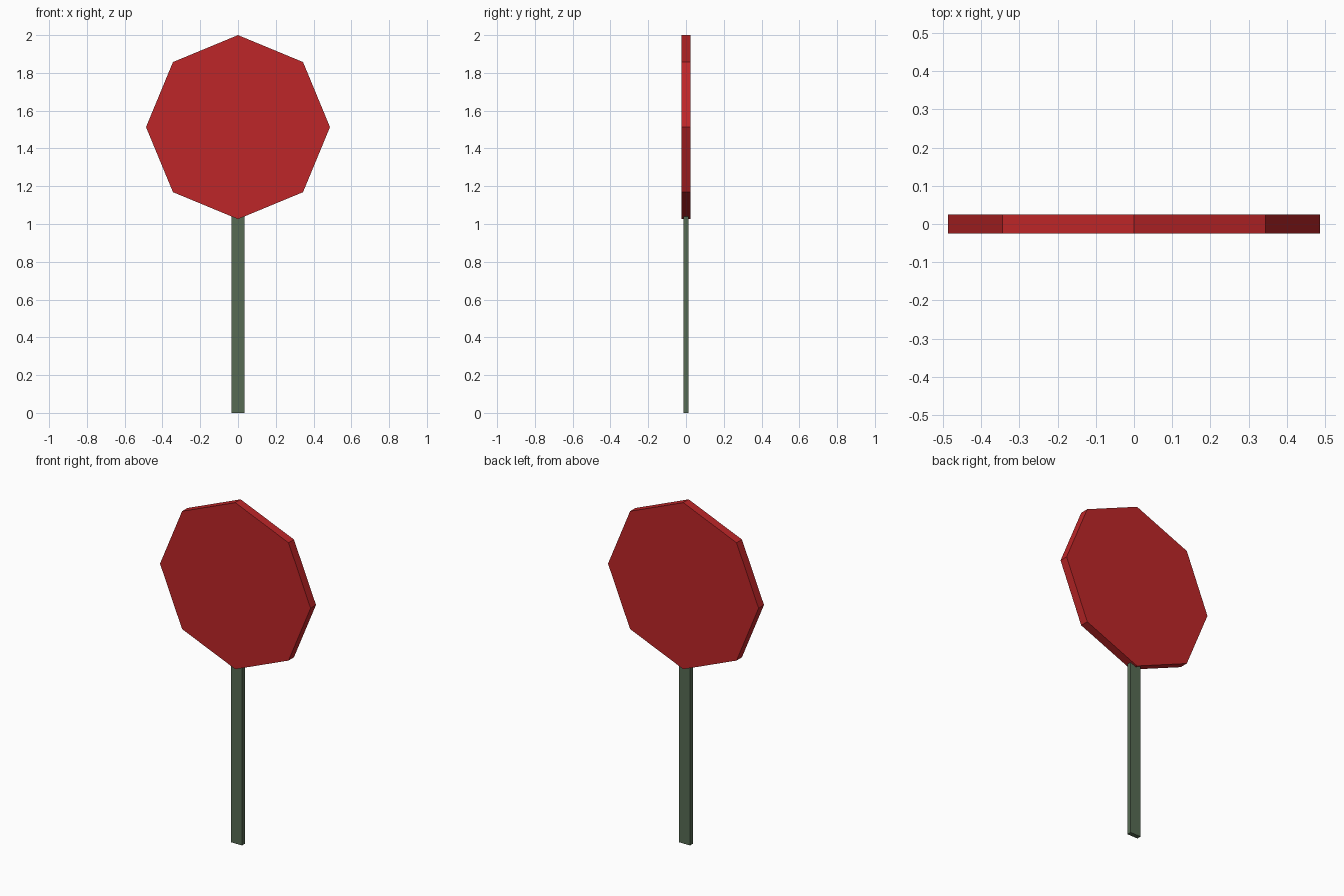
import bpy, bmesh, math

if "Cube" in bpy.data.objects:
    bpy.data.objects.remove(bpy.data.objects["Cube"])


def material(name, rgb):
    m = bpy.data.materials.new(name)
    m.diffuse_color = (*rgb, 1.0)
    m.use_nodes = True
    m.node_tree.nodes["Principled BSDF"].inputs["Base Color"].default_value = m.diffuse_color
    return m


def prism(name, profile, depth, mat):
    """Extrude an x-z outline along y, centred on y = 0."""
    bm = bmesh.new()
    face = bm.faces.new([bm.verts.new((x, -depth / 2, z)) for x, z in profile])
    ext = bmesh.ops.extrude_face_region(bm, geom=[face])
    verts = [g for g in ext["geom"] if isinstance(g, bmesh.types.BMVert)]
    bmesh.ops.translate(bm, verts=verts, vec=(0, depth, 0))
    bmesh.ops.recalc_face_normals(bm, faces=bm.faces)
    mesh = bpy.data.meshes.new(name)
    bm.to_mesh(mesh)
    bm.free()
    mesh.materials.append(mat)
    obj = bpy.data.objects.new(name, mesh)
    bpy.context.collection.objects.link(obj)
    return obj


red = material("sign red", (0.51, 0.019, 0.021))
green = material("post green", (0.095, 0.148, 0.088))

# Octagonal plate standing on one corner
R, CZ = 0.487, 1.513
octagon = [(R * math.sin(i * math.pi / 4), CZ + R * math.cos(i * math.pi / 4))
           for i in range(8)]
prism("sign_plate", octagon, 0.05, red)

# Flat post, its top end buried in the plate
prism("post", [(-0.035, 0), (0.035, 0), (0.035, 1.06), (-0.035, 1.06)], 0.026, green)
